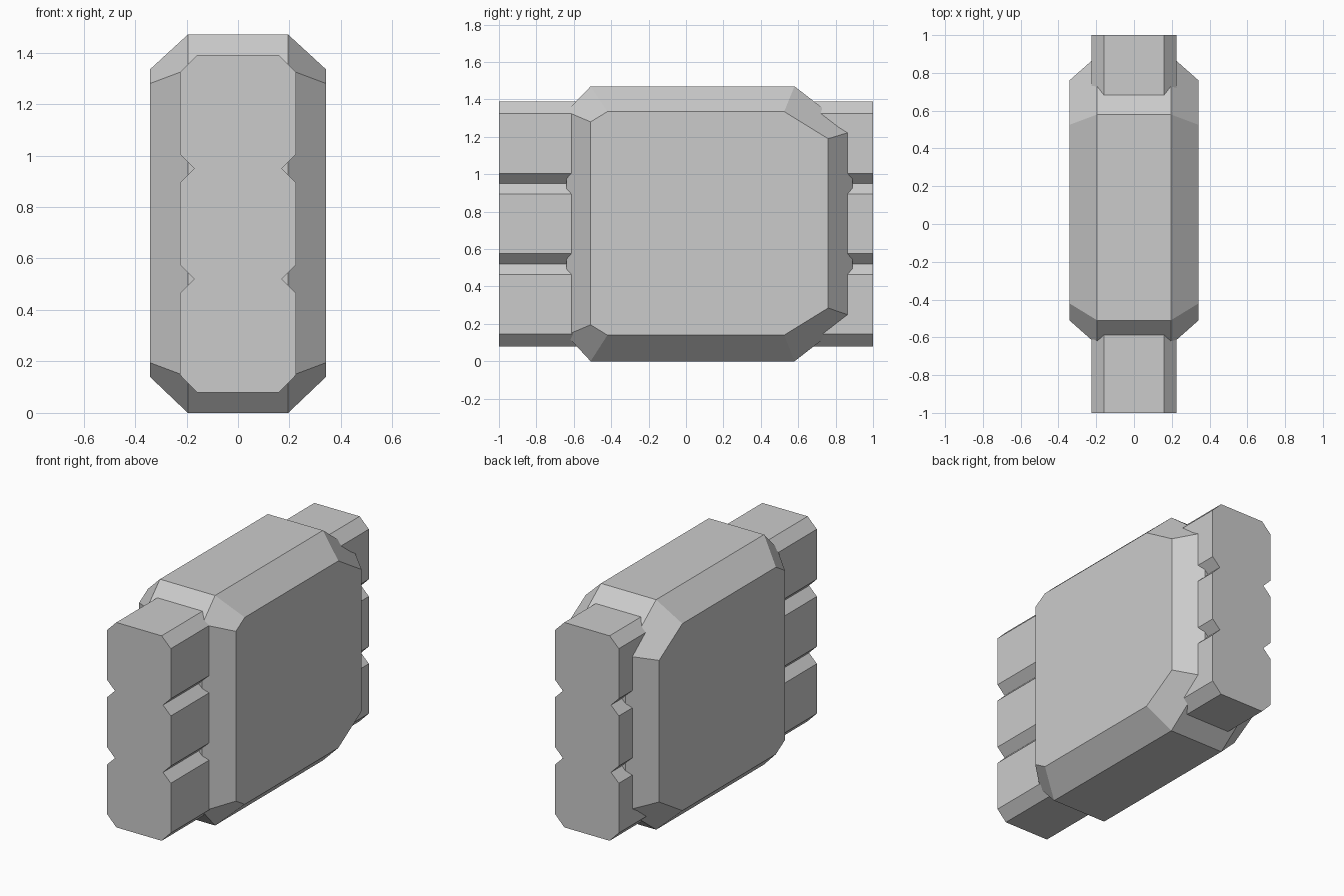
import bpy

cube = bpy.data.objects.get("Cube")
if cube:
    bpy.data.objects.remove(cube, do_unlink=True)

grey = bpy.data.materials.new("plain grey")
grey.use_nodes = True
COLOUR = (0.6, 0.6, 0.6, 1)
grey.diffuse_color = COLOUR
grey.node_tree.nodes["Principled BSDF"].inputs["Base Color"].default_value = COLOUR


def loft(name, rings):
    """Skin a row of equal-length closed rings and cap both ends."""
    n = len(rings[0])
    verts = [p for ring in rings for p in ring]
    faces = [(r * n + i, r * n + (i + 1) % n, (r + 1) * n + (i + 1) % n, (r + 1) * n + i)
             for r in range(len(rings) - 1) for i in range(n)]
    faces += [tuple(reversed(range(n))), tuple(range(len(verts) - n, len(verts)))]
    mesh = bpy.data.meshes.new(name)
    mesh.from_pydata(verts, [], faces)
    mesh.materials.append(grey)
    obj = bpy.data.objects.new(name, mesh)
    bpy.context.collection.objects.link(obj)
    return obj


# Long bar: chamfered section with two V grooves on each side
side = [(0.16, 0.08), (0.225, 0.147)]
for z in (0.52, 0.95):
    side += [(0.225, z - 0.055), (0.17, z), (0.225, z + 0.055)]
side += [(0.225, 1.325), (0.16, 1.39)]
section = side + [(-x, z) for x, z in reversed(side)]
loft("grooved_bar", [[(x, y, z) for x, z in section] for y in (1, -1)])

# Faceted sleeve around the bar: wide middle outline, smaller side plates
middle = [(-0.51, 0), (0.58, 0), (0.89, 0.24), (0.89, 1.23),
          (0.58, 1.47), (-0.51, 1.47), (-0.64, 1.335), (-0.64, 0.14)]
plate = [(-0.42, 0.14), (0.525, 0.14), (0.76, 0.285), (0.76, 1.19),
         (0.525, 1.335), (-0.42, 1.335), (-0.51, 1.28), (-0.51, 0.195)]
layers = [(-0.342, plate), (-0.195, middle), (0.195, middle), (0.342, plate)]
loft("faceted_sleeve", [[(x, y, z) for y, z in outline] for x, outline in layers])
